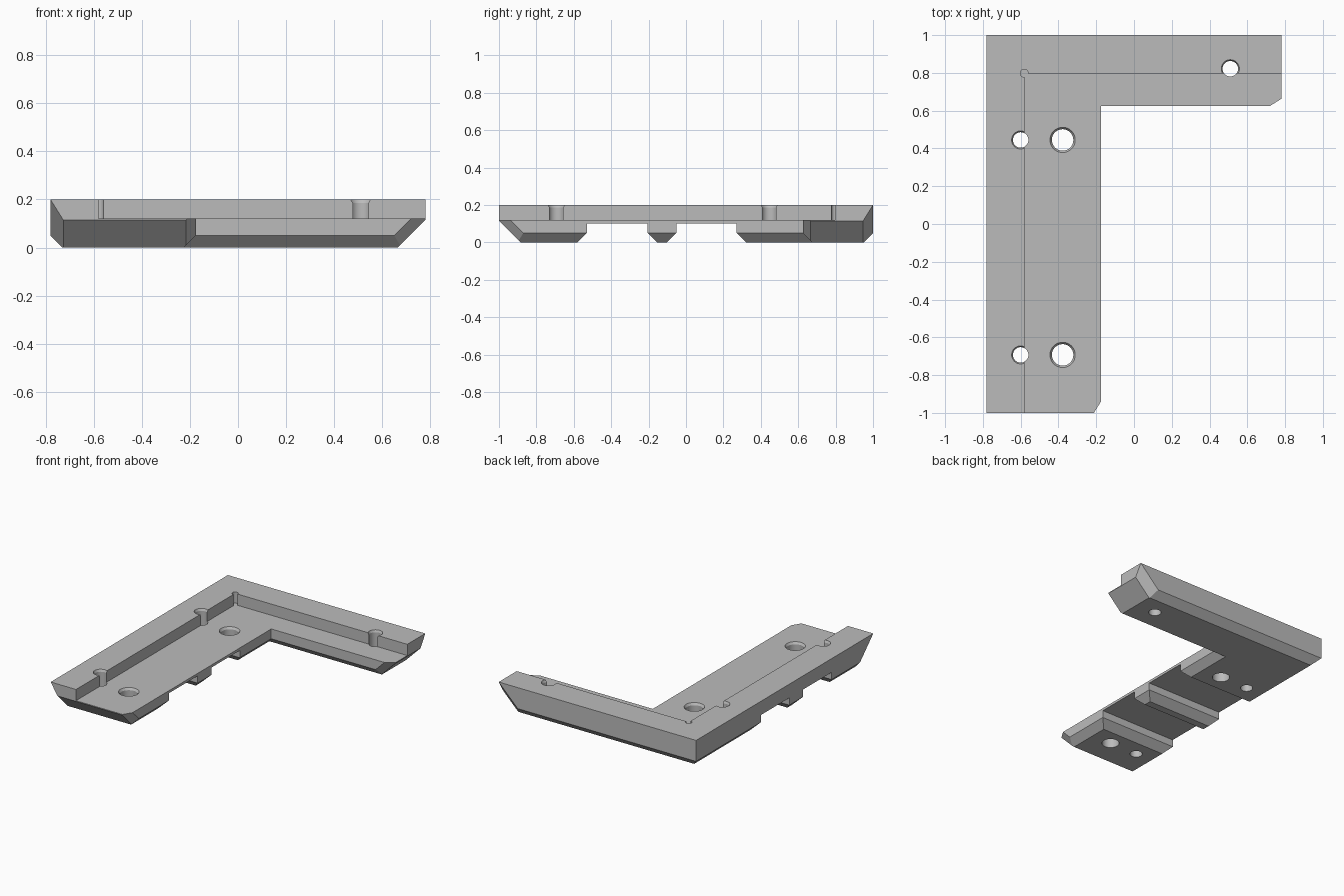
import bpy, bmesh, math
from mathutils import Vector

if "Cube" in bpy.data.objects:
    bpy.data.objects.remove(bpy.data.objects["Cube"])

# Main dimensions
LEFT, RIGHT, FRONT, BACK = -0.78, 0.78, -1.0, 1.0
INNER_X, INNER_Y = -0.175, 0.625
TOP, FLOOR, EDGE = 0.2, 0.12, 0.05

grey = bpy.data.materials.new("grey_metal")
grey.use_nodes = True
COLOUR = (0.5, 0.5, 0.5, 1)
grey.diffuse_color = COLOUR
grey.node_tree.nodes["Principled BSDF"].inputs["Base Color"].default_value = COLOUR


def to_object(name, bm):
    bmesh.ops.recalc_face_normals(bm, faces=bm.faces)
    mesh = bpy.data.meshes.new(name)
    bm.to_mesh(mesh)
    bm.free()
    mesh.materials.append(grey)
    obj = bpy.data.objects.new(name, mesh)
    bpy.context.collection.objects.link(obj)
    return obj


def box(x0, x1, y0, y1, z0, z1):
    bm = bmesh.new()
    bmesh.ops.create_cube(bm, size=1)
    for v in bm.verts:
        v.co = (x1 if v.co.x > 0 else x0, y1 if v.co.y > 0 else y0, z1 if v.co.z > 0 else z0)
    return bm


def slice_off(bm, point, normal):
    """Cut away everything on the normal's side and close the cut."""
    geom = bm.verts[:] + bm.edges[:] + bm.faces[:]
    cut = bmesh.ops.bisect_plane(bm, geom=geom, plane_co=Vector(point),
                                 plane_no=Vector(normal).normalized(), clear_outer=True)
    edges = [e for e in cut["geom_cut"] if isinstance(e, bmesh.types.BMEdge)]
    bmesh.ops.contextual_create(bm, geom=edges)


def prism(name, profile, x0, x1):
    """Extrude a y-z profile along x."""
    bm = bmesh.new()
    face = bm.faces.new([bm.verts.new((x0, y, z)) for y, z in profile])
    ext = bmesh.ops.extrude_face_region(bm, geom=[face])
    moved = [v for v in ext["geom"] if isinstance(v, bmesh.types.BMVert)]
    bmesh.ops.translate(bm, verts=moved, vec=(x1 - x0, 0, 0))
    return to_object(name, bm)


def lathe(name, x, y, profile, sides=32):
    """Closed turned solid from radius-height pairs."""
    bm = bmesh.new()
    rings = []
    for r, z in profile:
        angles = [math.tau * i / sides for i in range(sides)]
        rings.append([bm.verts.new((x + r * math.cos(a), y + r * math.sin(a), z)) for a in angles])
    for low, high in zip(rings, rings[1:]):
        for i in range(sides):
            j = (i + 1) % sides
            bm.faces.new((low[i], low[j], high[j], high[i]))
    bm.faces.new(rings[0])
    bm.faces.new(rings[-1])
    return to_object(name, bm)


def combine(target, tool, operation):
    tool.hide_render = True
    mod = target.modifiers.new(operation.lower(), "BOOLEAN")
    mod.operation, mod.solver, mod.object = operation, "EXACT", tool
    bpy.context.view_layer.objects.active = target
    bpy.ops.object.modifier_apply(modifier=mod.name)
    bpy.data.objects.remove(tool)


# Long arm: edge bevels, undercut front end, slanted end corners
arm = box(LEFT, INNER_X, FRONT, BACK, 0, TOP)
slice_off(arm, (LEFT, 0, EDGE), (-1, 0, -1))
slice_off(arm, (0, BACK, EDGE), (0, 1, -1))
slice_off(arm, (INNER_X, 0, EDGE), (1, 0, -1))
slice_off(arm, (0, FRONT, FLOOR - 0.005), (0, -1, -1))
slice_off(arm, (LEFT, FRONT, TOP), (-8, -5, -5))
slice_off(arm, (INNER_X, -0.94, FLOOR), (8, -5, -5))
bracket = to_object("corner_bracket", arm)

# Short arm: the same treatment, turned towards the side
arm = box(LEFT, RIGHT, INNER_Y, BACK, 0, TOP)
slice_off(arm, (LEFT, 0, EDGE), (-1, 0, -1))
slice_off(arm, (0, BACK, EDGE), (0, 1, -1))
slice_off(arm, (0, INNER_Y, EDGE), (0, -1, -1))
slice_off(arm, (RIGHT, 0, FLOOR - 0.005), (1, 0, -1))
slice_off(arm, (RIGHT, BACK, TOP), (5, 8, -5))
slice_off(arm, (0.72, INNER_Y, FLOOR), (5, -8, -5))
combine(bracket, to_object("short_arm", arm), "UNION")

# Recess that leaves the raised lip along both outer edges
combine(bracket, to_object("recess_cutter", box(-0.58, 1, -1.2, 0.797, FLOOR, 0.4)), "DIFFERENCE")

# Bevelled slots across the underside of the long arm
for y0, y1 in ((-0.53, -0.205), (-0.052, 0.27)):
    flare = EDGE + 0.05
    slot = [(y0 - flare, -0.05), (y0, EDGE), (y0, 0.102), (y1, 0.102), (y1, EDGE), (y1 + flare, -0.05)]
    combine(bracket, prism("slot_cutter", slot, -0.95, -0.1), "DIFFERENCE")

# Countersunk through holes: small ones at the lip, large ones in the floor
for x, y in ((-0.6, 0.445), (-0.6, -0.693), (0.51, 0.822)):
    hole = [(0.041, -0.1), (0.041, TOP - 0.015), (0.048, TOP), (0.048, 0.3)]
    combine(bracket, lathe("small_hole_cutter", x, y, hole), "DIFFERENCE")
for y in (0.445, -0.693):
    hole = [(0.057, -0.1), (0.057, FLOOR - 0.015), (0.067, FLOOR), (0.067, 0.3)]
    combine(bracket, lathe("large_hole_cutter", -0.378, y, hole), "DIFFERENCE")

# Blind relief in the lip's inside corner
relief = [(0.021, FLOOR), (0.021, 0.3)]
combine(bracket, lathe("relief_cutter", -0.581, 0.798, relief, 20), "DIFFERENCE")

# Smooth hole walls, crisp edges elsewhere
bpy.ops.object.select_all(action="DESELECT")
bracket.select_set(True)
bpy.context.view_layer.objects.active = bracket
bpy.ops.object.shade_smooth_by_angle(angle=math.radians(19))
